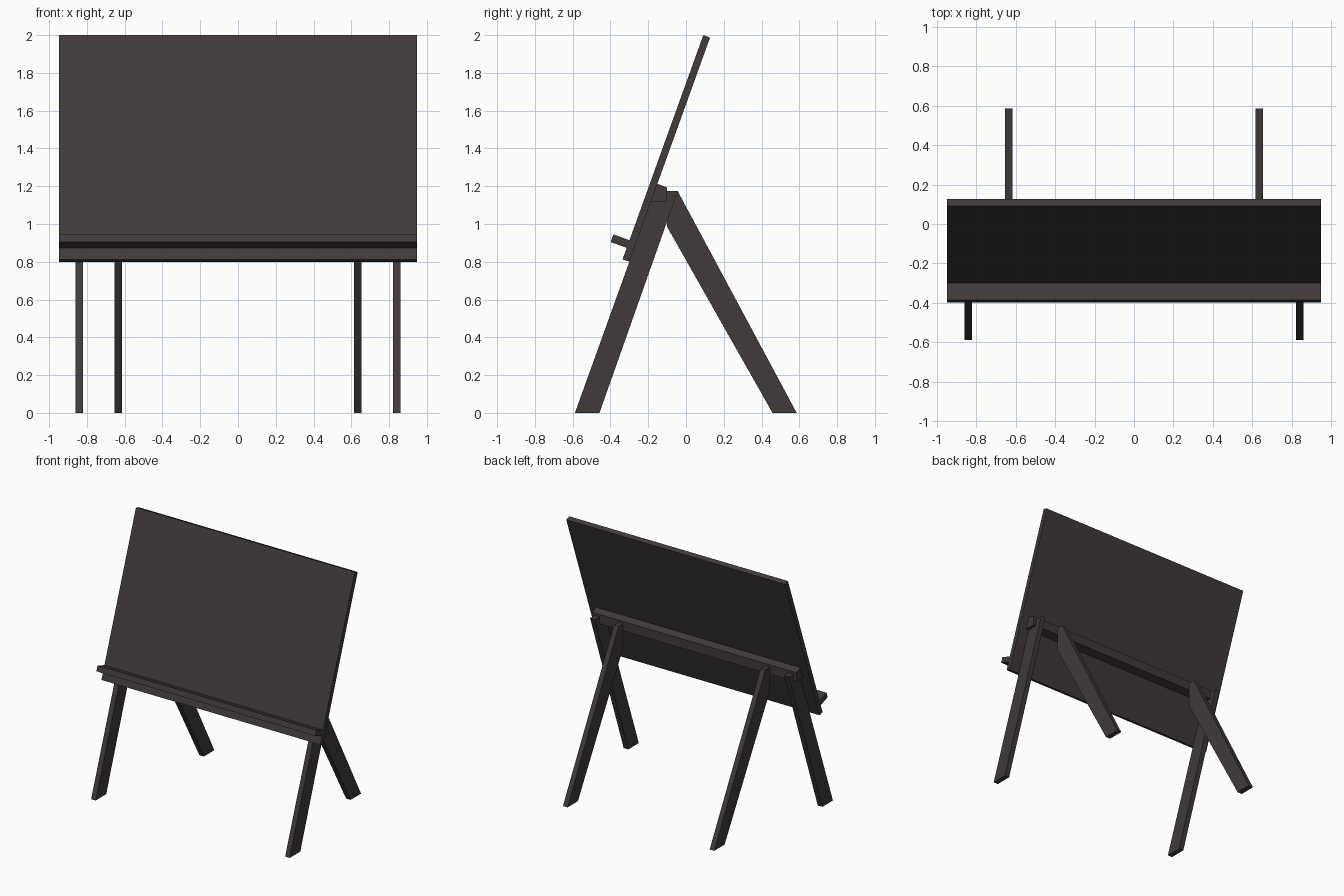
import bpy, bmesh

if "Cube" in bpy.data.objects:
    bpy.data.objects.remove(bpy.data.objects["Cube"])

# One flat colour
wood = bpy.data.materials.new("dark brown wood")
wood.diffuse_color = (0.052, 0.042, 0.042, 1)
wood.use_nodes = True
wood.node_tree.nodes["Principled BSDF"].inputs["Base Color"].default_value = wood.diffuse_color

SLOPE = 0.36                     # lean of board and front legs (dy/dz)
N = (1 + SLOPE ** 2) ** 0.5
UP = (SLOPE / N, 1 / N)          # along the board, in (y, z)
OUT = (-1 / N, SLOPE / N)        # out of the board front, in (y, z)


def prism(name, profile, x0, x1):
    """Extrude a (y, z) side profile from x0 to x1."""
    bm = bmesh.new()
    face = bm.faces.new([bm.verts.new((x0, y, z)) for y, z in profile])
    ext = bmesh.ops.extrude_face_region(bm, geom=[face])
    moved = [v for v in ext["geom"] if isinstance(v, bmesh.types.BMVert)]
    bmesh.ops.translate(bm, verts=moved, vec=(x1 - x0, 0, 0))
    bmesh.ops.recalc_face_normals(bm, faces=bm.faces)
    mesh = bpy.data.meshes.new(name)
    bm.to_mesh(mesh)
    bm.free()
    mesh.materials.append(wood)
    ob = bpy.data.objects.new(name, mesh)
    bpy.context.collection.objects.link(ob)
    return ob


def leaning(origin, length, depth):
    """Rectangle leaning with the board, growing up and outwards."""
    y, z = origin
    return [(y + UP[0] * a + OUT[0] * b, z + UP[1] * a + OUT[1] * b)
            for a, b in ((0, 0), (length, 0), (length, depth), (0, depth))]


def back_y(z):
    """Line of the board's rear face."""
    return -0.588 + SLOPE * z


# Board
THICK = 0.038
prism("board", leaning((back_y(0.80), 0.80), (2.0 - 0.80 - THICK * OUT[1]) / UP[1], THICK),
      -0.947, 0.947)

# Tray standing out of the board front
tray_y = back_y(0.868) + OUT[0] * THICK
tray_z = 0.868 + OUT[1] * THICK
prism("tray", leaning((tray_y, tray_z - 0.008), 0.043, 0.093), -0.947, 0.947)

# Crossbar behind the board, seated in the front leg notches
BAR_Y, BAR_Z = -0.10, 1.12
prism("crossbar", [(back_y(BAR_Z), BAR_Z), (BAR_Y, BAR_Z), (BAR_Y, 1.193),
                   (back_y(1.213), 1.213)], -0.885, 0.885)

# Legs, mirrored left and right
TOP = 1.176
front = [(back_y(0), 0), (-0.458, 0), (-0.458 + SLOPE * TOP - 0.008, TOP),
         (BAR_Y, TOP), (BAR_Y, BAR_Z), (back_y(BAR_Z), BAR_Z)]
back = [(0.458, 0), (0.586, 0), (-0.045, TOP), (BAR_Y, TOP), (BAR_Y, 0.985)]
for side, s in (("left", -1), ("right", 1)):
    prism("front_leg_" + side, front, s * 0.82, s * 0.86)
    prism("back_leg_" + side, back, s * 0.615, s * 0.655)
